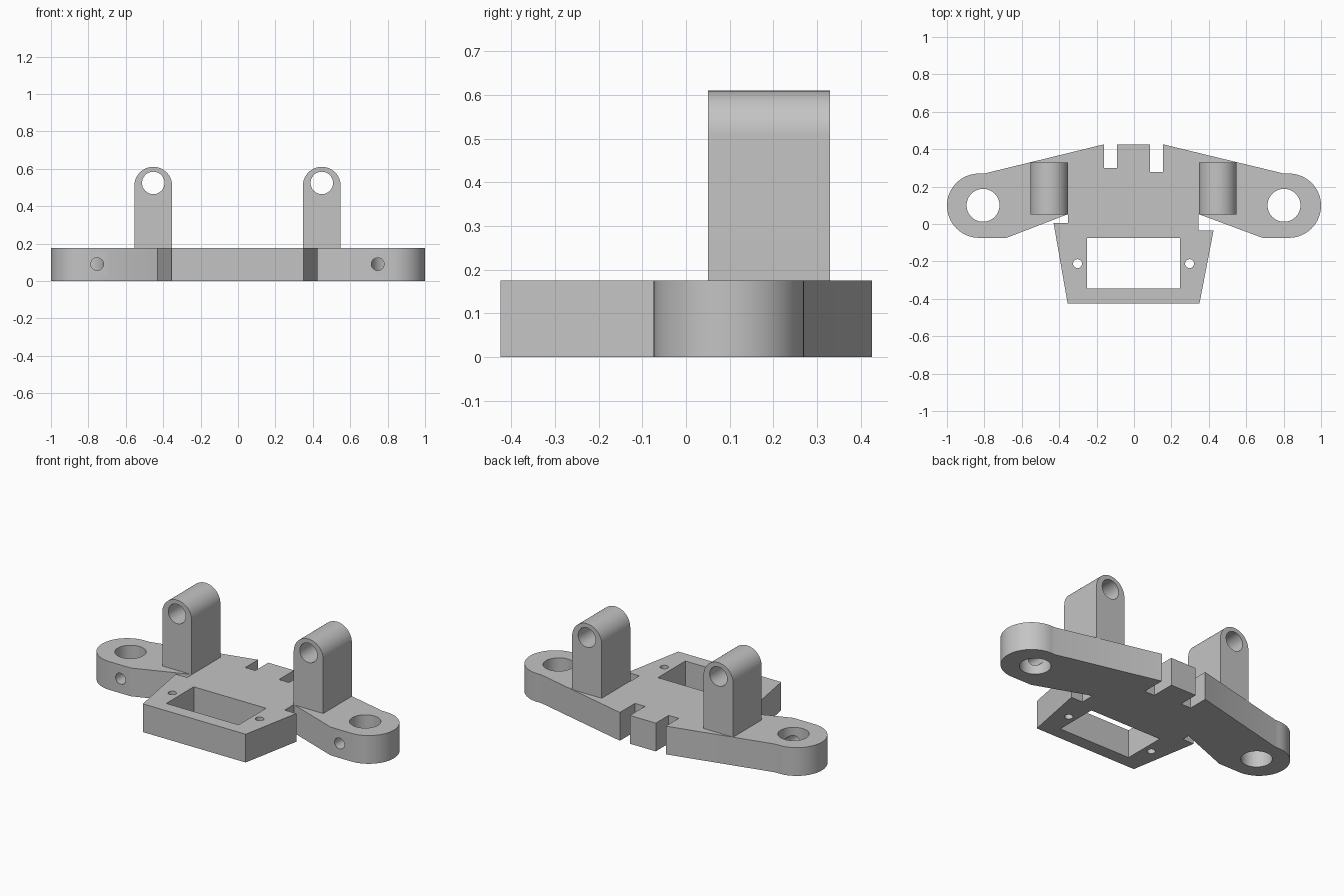
import bpy, bmesh
from math import cos, sin, pi, radians
from mathutils import Matrix, Vector

if "Cube" in bpy.data.objects:
    bpy.data.objects.remove(bpy.data.objects["Cube"])

THICK = 0.175

grey = bpy.data.materials.new("plain grey")
grey.use_nodes = True
grey.diffuse_color = (0.55, 0.55, 0.55, 1)
grey.node_tree.nodes["Principled BSDF"].inputs["Base Color"].default_value = grey.diffuse_color


def arc(cx, cy, r, start, end, steps):
    """Points along an arc, angles in degrees."""
    angles = [radians(start + (end - start) * i / steps) for i in range(steps + 1)]
    return [(cx + r * cos(a), cy + r * sin(a)) for a in angles]


def prism(name, points, place, offset):
    """Extrude a 2D outline; place maps (u, v) to 3D."""
    bm = bmesh.new()
    face = bm.faces.new([bm.verts.new(place(u, v)) for u, v in points])
    grown = bmesh.ops.extrude_face_region(bm, geom=[face])["geom"]
    moved = [g for g in grown if isinstance(g, bmesh.types.BMVert)]
    bmesh.ops.translate(bm, vec=Vector(offset), verts=moved)
    bmesh.ops.recalc_face_normals(bm, faces=bm.faces)
    mesh = bpy.data.meshes.new(name)
    bm.to_mesh(mesh)
    bm.free()
    mesh.materials.append(grey)
    obj = bpy.data.objects.new(name, mesh)
    bpy.context.collection.objects.link(obj)
    return obj


def upright(name, points, z0, z1):
    return prism(name, points, lambda x, y: (x, y, z0), (0, 0, z1 - z0))


def lengthwise(name, points, y0, y1):
    return prism(name, points, lambda x, z: (x, y0, z), (0, y1 - y0, 0))


def circle(x, y, r, sides=48):
    return arc(x, y, r, 0, 360, sides)[:-1]


def cut(obj, cutters):
    """Subtract the cutters, bake the result and remove them."""
    for c in cutters:
        c.hide_render = True
        mod = obj.modifiers.new("cut", "BOOLEAN")
        mod.operation, mod.solver, mod.object = "DIFFERENCE", "EXACT", c
    depsgraph = bpy.context.evaluated_depsgraph_get()
    mesh = bpy.data.meshes.new_from_object(obj.evaluated_get(depsgraph))
    obj.modifiers.clear()
    obj.data = mesh
    for c in cutters:
        bpy.data.objects.remove(c)


def smooth(obj):
    bpy.ops.object.select_all(action="DESELECT")
    obj.select_set(True)
    bpy.context.view_layer.objects.active = obj
    bpy.ops.object.shade_smooth_by_angle(angle=radians(25))


# Base plate: winged outline with rounded ends, back slots and tapered front
outline = (
    [(-0.355, -0.425), (0.35, -0.425), (0.425, -0.036), (0.345, -0.036),
     (0.345, 0.053), (0.687, -0.074)]
    + arc(0.828, 0.098, 0.172, -90, 90, 32)
    + [(0.8, 0.27), (0.155, 0.426), (0.155, 0.278), (0.086, 0.278), (0.086, 0.426),
       (-0.091, 0.426), (-0.091, 0.3), (-0.16, 0.3), (-0.16, 0.426), (-0.8, 0.27)]
    + arc(-0.828, 0.098, 0.172, 90, 270, 32)
    + [(-0.682, -0.074), (-0.352, 0.053), (-0.352, 0.005), (-0.43, 0.005)]
)
plate = upright("base_plate", outline, 0, THICK)

# Window, screw holes, wing-end holes and the front set-screw bores
cutters = [upright("window_cutter",
                   [(-0.25, -0.345), (0.246, -0.345), (0.246, -0.076), (-0.25, -0.076)],
                   -0.1, 0.3)]
for x in (-0.302, 0.297):
    cutters.append(upright("screw_cutter", circle(x, -0.212, 0.024, 24), -0.1, 0.3))
for x in (-0.807, 0.802):
    cutters.append(upright("wing_hole_cutter", circle(x, 0.1, 0.088), -0.1, 0.3))
for x in (-0.753, 0.747):
    cutters.append(lengthwise("bore_cutter", circle(x, 0.09, 0.034, 32), -0.2, 0.1))
cut(plate, cutters)
smooth(plate)

# Two round-topped posts with a bore along y
for side, x in (("right", -0.453), ("left", 0.448)):
    profile = [(x - 0.101, THICK), (x + 0.101, THICK)] + arc(x, 0.509, 0.101, 0, 180, 32)
    post = lengthwise(side + "_post", profile, 0.05, 0.33)
    cut(post, [lengthwise("post_cutter", circle(x, 0.524, 0.06), -0.1, 0.5)])
    smooth(post)
